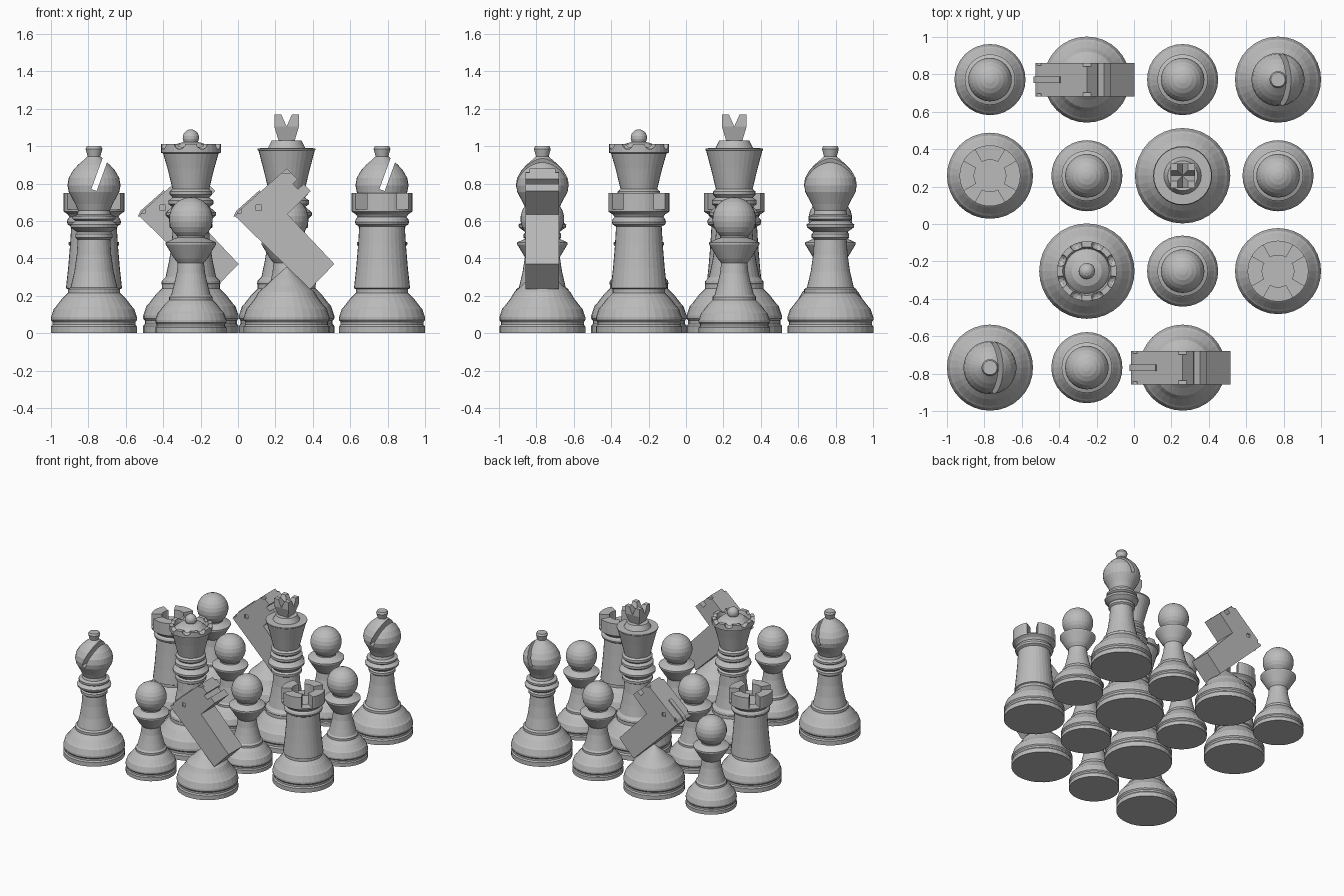
import bpy, bmesh, math
from mathutils import Matrix, Vector

if "Cube" in bpy.data.objects:
    bpy.data.objects.remove(bpy.data.objects["Cube"])

SEG = 32
grey = bpy.data.materials.new("plain_grey")
grey.diffuse_color = (0.5, 0.5, 0.5, 1)
grey.use_nodes = True
grey.node_tree.nodes["Principled BSDF"].inputs["Base Color"].default_value = grey.diffuse_color


def finish(bm, name):
    bmesh.ops.recalc_face_normals(bm, faces=bm.faces)
    me = bpy.data.meshes.new(name)
    bm.to_mesh(me)
    bm.free()
    me.materials.append(grey)
    return me


def lathe(name, profile):
    """Revolve (radius, height) points into a closed solid."""
    bm = bmesh.new()
    rings = []
    for r, z in profile:
        if r == 0:
            rings.append([bm.verts.new((0, 0, z))] * SEG)
        else:
            rings.append([bm.verts.new((r * math.cos(a), r * math.sin(a), z))
                          for a in (2 * math.pi * i / SEG for i in range(SEG))])
    for lo, hi in zip(rings, rings[1:]):
        for i in range(SEG):
            j = (i + 1) % SEG
            bm.faces.new(dict.fromkeys((lo[i], lo[j], hi[j], hi[i])))
    return finish(bm, name)


def prism(bm, outline, matrix, depth):
    """Extrude a 2D outline symmetrically along local z."""
    bottom = [bm.verts.new(matrix @ Vector((x, y, -depth / 2))) for x, y in outline]
    top = [bm.verts.new(matrix @ Vector((x, y, depth / 2))) for x, y in outline]
    bm.faces.new(bottom[::-1])
    bm.faces.new(top)
    n = len(outline)
    for i in range(n):
        j = (i + 1) % n
        bm.faces.new((bottom[i], bottom[j], top[j], top[i]))


def box(bm, centre, size, rot=Matrix()):
    m = Matrix.Translation(centre) @ rot @ Matrix.Diagonal((*size, 1))
    bmesh.ops.create_cube(bm, size=1, matrix=m)


def cut(me, cutter_bm):
    """Subtract a cutter from a mesh and return the result."""
    body = bpy.data.objects.new("body", me)
    tool = bpy.data.objects.new("cutter", finish(cutter_bm, "cutter"))
    tool.hide_render = True
    for o in (body, tool):
        bpy.context.collection.objects.link(o)
    mod = body.modifiers.new("cut", 'BOOLEAN')
    mod.operation, mod.solver, mod.object = 'DIFFERENCE', 'EXACT', tool
    bpy.context.view_layer.update()
    dg = bpy.context.evaluated_depsgraph_get()
    result = bpy.data.meshes.new_from_object(body.evaluated_get(dg))
    for o in (body, tool):
        bpy.data.objects.remove(o)
    return result


def foot(r):
    """Stepped foot shared by all pieces, scaled to its radius."""
    s = r / 0.23
    pts = [(0, 0), (.23, 0), (.23, .035), (.222, .045), (.222, .06), (.23, .07), (.23, .085),
           (.215, .13), (.205, .14), (.17, .185), (.14, .215), (.14, .235)]
    return [(x * s, z * s) for x, z in pts]


def ball(r, z, a0, a1, n):
    """Arc of a sphere, angles in degrees from the equator."""
    return [(r * math.cos(math.radians(a)), z + r * math.sin(math.radians(a)))
            for a in (a0 + (a1 - a0) * i / n for i in range(n + 1))]


XZ = Matrix.Rotation(math.pi / 2, 4, 'X')   # outline x,y -> world x,z

# pawn
pawn = lathe("pawn", foot(.19) + [(.105, .205), (.09, .26), (.076, .32), (.07, .375),
             (.09, .40), (.135, .475), (.135, .485), (.09, .505), (.075, .51)]
             + ball(.117, .61, -50, 80, 9) + [(0, .727)])

# rook with four battlements
rook = lathe("rook", foot(.23) + [(.15, .24), (.138, .35), (.128, .47), (.122, .57), (.14, .58),
             (.145, .595), (.14, .61), (.13, .62), (.14, .635), (.163, .65), (.163, .75),
             (.085, .75), (.085, .655), (0, .655)])
bm = bmesh.new()
for k in range(4):
    a = math.radians(45 + 90 * k)
    d = math.radians(15)
    prism(bm, [(.02 * math.cos(a - d), .02 * math.sin(a - d)), (.3 * math.cos(a - d), .3 * math.sin(a - d)),
               (.3 * math.cos(a + d), .3 * math.sin(a + d)), (.02 * math.cos(a + d), .02 * math.sin(a + d))],
          Matrix.Translation((0, 0, .76)), .2)
rook = cut(rook, bm)

# bishop with slanted slit
bishop = lathe("bishop", foot(.23) + [(.125, .245), (.105, .33), (.092, .42), (.087, .5), (.1, .51),
               (.1, .53), (.09, .54), (.125, .565), (.128, .58), (.1, .6), (.115, .61), (.115, .625),
               (.09, .635), (.085, .655), (.1, .69), (.135, .755), (.142, .79), (.135, .83),
               (.112, .87), (.085, .9), (.05, .93), (.034, .945), (.045, .985), (.038, 1), (0, 1)])
bm = bmesh.new()
tilt = math.radians(20)
box(bm, (.15 * math.sin(tilt), 0, .765 + .15 * math.cos(tilt)), (.03, .5, .3),
    Matrix.Rotation(tilt, 4, 'Y'))
bishop = cut(bishop, bm)

# body shared by the two tall pieces, up to the crown
tall = foot(.255) + [(.158, .265), (.155, .28), (.135, .3), (.118, .38), (.103, .47), (.097, .555),
                     (.115, .565), (.115, .585), (.1, .595), (.135, .63), (.135, .645), (.1, .675),
                     (.12, .69), (.12, .71), (.098, .725), (.113, .74), (.113, .758), (.098, .77)]

# queen with scalloped crown
queen = lathe("queen", tall + [(.125, .88), (.148, .96), (.16, .965), (.16, 1.01), (.13, 1.01),
              (.12, .975), (.11, .985), (.08, 1.01), (.03, 1.025)]
              + ball(.044, 1.045, -30, 75, 5) + [(0, 1.09)])
bm = bmesh.new()
for k in range(8):
    a = math.radians(22.5 + 45 * k)
    bmesh.ops.create_icosphere(bm, subdivisions=2, radius=.034,
                               matrix=Matrix.Translation((.15 * math.cos(a), .15 * math.sin(a), 1.015)))
queen = cut(queen, bm)

# king and its grooved finial
king = lathe("king", tall + [(.125, .88), (.15, .975), (.155, .98), (.155, .988), (.1, .99),
             (.095, 1.0), (.08, 1.03), (0, 1.03)])
bm = bmesh.new()
for z, w in ((1.025, .042), (1.105, .066), (1.168, .066)):
    for sx, sy in ((-1, -1), (1, -1), (1, 1), (-1, 1)):
        bm.verts.new((sx * w, sy * w, z))
v = list(bm.verts)
bm.faces.new(v[3::-1])
bm.faces.new(v[8:])
for b in (0, 4):
    for i in range(4):
        j = (i + 1) % 4
        bm.faces.new((v[b + i], v[b + j], v[b + 4 + j], v[b + 4 + i]))
finial = finish(bm, "finial")
for turn in (0, math.pi / 2):
    bm = bmesh.new()
    prism(bm, [(0, 1.105), (.042, 1.2), (-.042, 1.2)], Matrix.Rotation(turn, 4, 'Z') @ XZ, .4)
    finial = cut(finial, bm)

# knight: foot plus angular head
knight_base = lathe("knight_base", foot(.23)[:-2] + [(.15, .22), (.11, .255), (.075, .29), (.04, .32), (0, .355)])
bm = bmesh.new()
prism(bm, [(-.275, .625), (-.258, .652), (0, .88), (.058, .823), (.033, .797), (.06, .77), (.092, .797),
           (.13, .76), (.005, .635), (.255, .37), (.125, .235)], XZ, .18)
head = finish(bm, "knight_head")
bm = bmesh.new()
for s in (-1, 1):
    box(bm, (0, s * .095, .88), (.042, .05, .05))        # ear corners
    box(bm, (-.15, s * .095, .67), (.03, .03, .03))      # eyes
    box(bm, (-.265, s * .095, .665), (.04, .04, .05))    # forelock corners
head = cut(head, bm)
bm = bmesh.new()
prism(bm, [(-.284, .625), (-.268, .655), (-.145, .764), (-.13, .74), (-.25, .62)], XZ, .035)
mane = finish(bm, "mane")

# place the pieces on a four by four grid
xs = (-.77, -.252, .26, .77)
ys = (.772, .258, -.252, -.768)
parts = {"P": [pawn], "R": [rook], "B": [bishop], "Q": [queen], "K": [king, finial],
         "N": [knight_base, head, mane]}
names = {pawn: "pawn", rook: "rook", bishop: "bishop", queen: "queen", king: "king",
         finial: "king_finial", knight_base: "knight_base", head: "knight_head", mane: "knight_mane"}
for row, y in zip(("PNPB", "RPKP", ".QPR", "BPN."), ys):
    for kind, x in zip(row, xs):
        for me in parts.get(kind, []):
            ob = bpy.data.objects.new(names[me], me)
            ob.location = (x, y, 0)
            bpy.context.collection.objects.link(ob)
